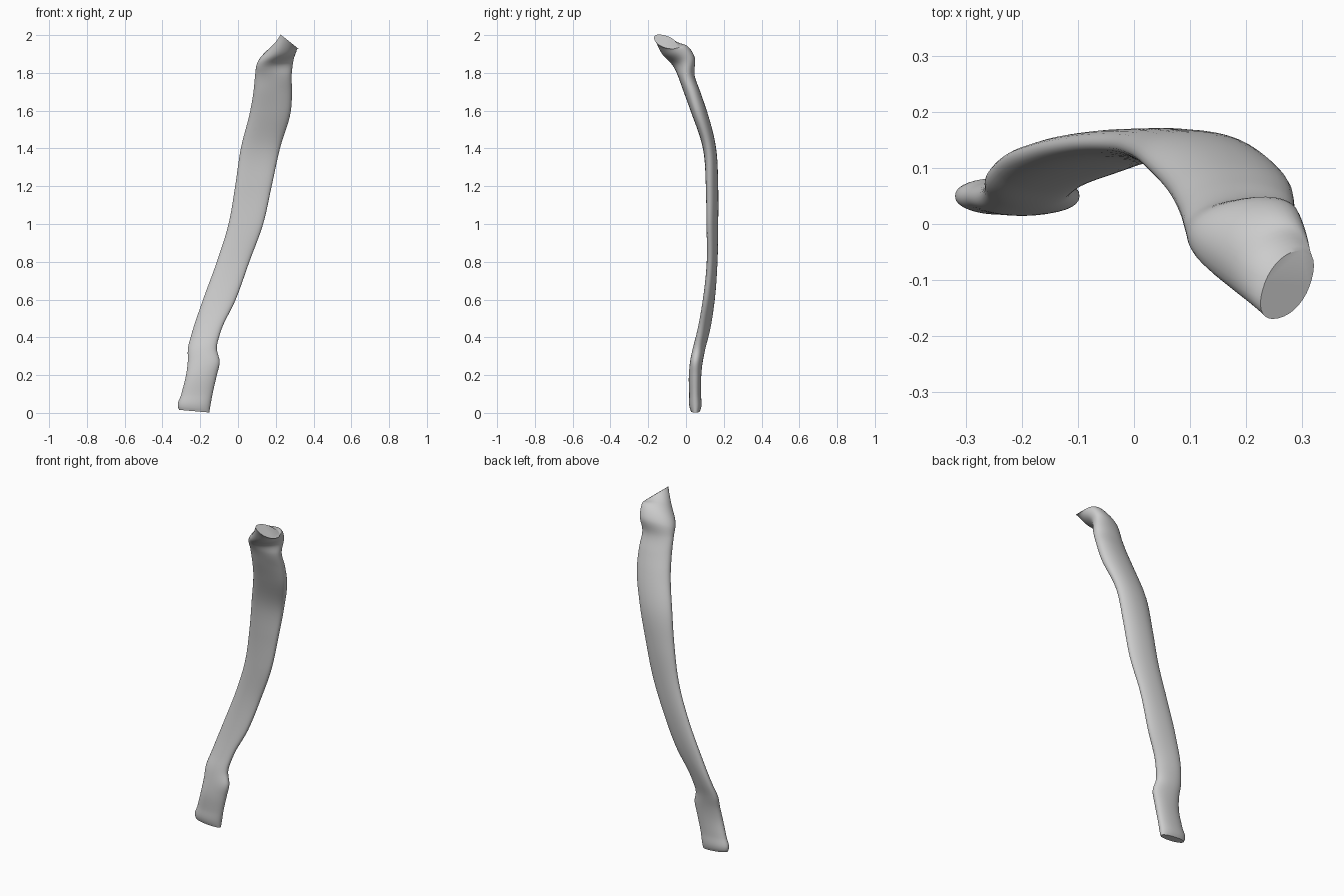
import bpy, bmesh, math
from mathutils import Vector

if "Cube" in bpy.data.objects:
    bpy.data.objects.remove(bpy.data.objects["Cube"])

SIDES, STEPS = 32, 6

# Shaft slices: z, left edge (x, y), right edge (x, y), half thickness, bow
shaft = [
    (0.10, -0.300, 0.048, -0.135, 0.048, 0.031, 0.000),
    (0.20, -0.275, 0.048, -0.112, 0.048, 0.033, 0.000),
    (0.27, -0.266, 0.060, -0.097, 0.050, 0.033, 0.000),
    (0.34, -0.265, 0.078, -0.112, 0.060, 0.032, 0.000),
    (0.42, -0.245, 0.103, -0.095, 0.076, 0.030, 0.000),
    (0.60, -0.185, 0.130, -0.012, 0.108, 0.029, 0.002),
    (0.80, -0.112, 0.143, 0.060, 0.128, 0.027, 0.003),
    (1.00, -0.050, 0.143, 0.133, 0.125, 0.029, 0.006),
    (1.20, -0.015, 0.135, 0.178, 0.125, 0.032, 0.008),
    (1.40, 0.015, 0.115, 0.222, 0.118, 0.035, 0.008),
    (1.60, 0.065, 0.060, 0.280, 0.060, 0.043, 0.007),
    (1.70, 0.082, 0.025, 0.286, 0.030, 0.044, 0.004),
    (1.79, 0.091, -0.006, 0.284, 0.002, 0.045, 0.002),
]

# Each section: left point, right point, half-thickness vector, bow
sections = [
    ((-0.312, 0.050, 0.016), (-0.152, 0.050, 0.002), (0, 0.024, 0), 0),
    ((-0.318, 0.050, 0.032), (-0.149, 0.050, 0.020), (0, 0.030, 0), 0),
]
for z, lx, ly, rx, ry, t, bow in shaft:
    sections.append(((lx, ly, z), (rx, ry, z), (0, t, 0), bow))
# Tubercle, neck and slanted head face
sections += [
    ((0.099, -0.030, 1.845), (0.295, 0.008, 1.872), (0, 0.053, 0.018), 0),
    ((0.170, -0.092, 1.928), (0.311, -0.040, 1.922), (0, 0.055, 0.026), 0),
    ((0.229, -0.118, 2.000), (0.317, -0.098, 1.930), (0.016, 0.060, -0.013), 0),
]


def ring(section):
    """Rounded, slightly bowed cross-section."""
    left, right, thick, bow = section
    left, right, thick = Vector(left), Vector(right), Vector(thick)
    mid, half = (left + right) / 2, (right - left) / 2
    pts = []
    for i in range(SIDES):
        a = 2 * math.pi * i / SIDES
        c, s = math.cos(a), math.sin(a)
        cs = math.copysign(abs(c) ** 0.9, c)
        sn = math.copysign(abs(s) ** 0.9, s)
        pts.append(mid + half * cs + thick * sn + thick.normalized() * bow * s * s)
    return pts


def spline(p0, p1, p2, p3, t):
    """Non-uniform cubic through p1 and p2, spaced by section distance."""
    d0 = max((p1 - p0).length, 1e-4)
    d1 = max((p2 - p1).length, 1e-4)
    d2 = max((p3 - p2).length, 1e-4)
    m1 = ((p1 - p0) / d0 * d1 + (p2 - p1) / d1 * d0) / (d0 + d1) * d1
    m2 = ((p2 - p1) / d1 * d2 + (p3 - p2) / d2 * d1) / (d1 + d2) * d1
    return (p1 * (2*t**3 - 3*t**2 + 1) + m1 * (t**3 - 2*t**2 + t)
            + p2 * (3*t**2 - 2*t**3) + m2 * (t**3 - t**2))


# Smoothly interpolate the rings along the bone
keys = [ring(s) for s in sections]
keys = [[2*a - b for a, b in zip(keys[0], keys[1])]] + keys
keys.append([2*a - b for a, b in zip(keys[-1], keys[-2])])
rings = []
for k in range(1, len(keys) - 2):
    for j in range(STEPS):
        rings.append([spline(*p, j / STEPS) for p in zip(*keys[k-1:k+3])])
rings.append(keys[-2])

# Skin the rings and cap both ends
bm = bmesh.new()
loops = [[bm.verts.new(p) for p in r] for r in rings]
for a, b in zip(loops, loops[1:]):
    for i in range(SIDES):
        j = (i + 1) % SIDES
        bm.faces.new((a[i], a[j], b[j], b[i]))
bm.faces.new(loops[0][::-1])
bm.faces.new(loops[-1])
bmesh.ops.recalc_face_normals(bm, faces=bm.faces)

mesh = bpy.data.meshes.new("rib_bone")
bm.to_mesh(mesh)
bm.free()
bone = bpy.data.objects.new("rib_bone", mesh)
bpy.context.collection.objects.link(bone)
bpy.context.view_layer.objects.active = bone
bone.select_set(True)
bpy.ops.object.shade_smooth_by_angle(angle=math.radians(35))
